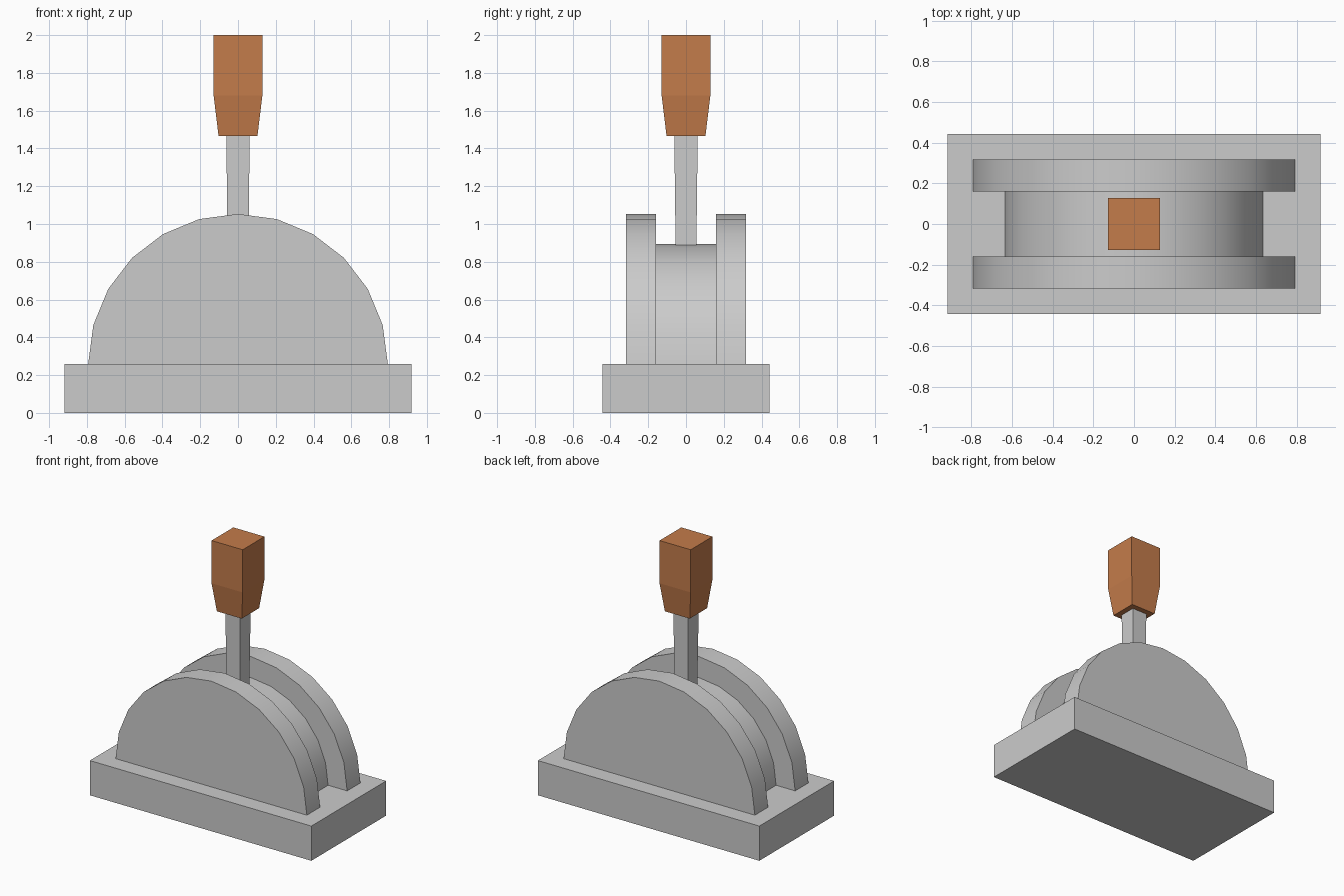
import bpy, bmesh
from math import pi, radians, sin, cos

if "Cube" in bpy.data.objects:
    bpy.data.objects.remove(bpy.data.objects["Cube"])


def finish(name, bm, material=None, smooth=False):
    bmesh.ops.recalc_face_normals(bm, faces=bm.faces)
    mesh = bpy.data.meshes.new(name)
    bm.to_mesh(mesh)
    bm.free()
    obj = bpy.data.objects.new(name, mesh)
    bpy.context.collection.objects.link(obj)
    if material:
        mesh.materials.append(material)
    if smooth:
        bpy.ops.object.select_all(action='DESELECT')
        obj.select_set(True)
        bpy.context.view_layer.objects.active = obj
        bpy.ops.object.shade_smooth_by_angle(angle=radians(30))
    return obj


def skin(name, rings, material=None, smooth=False):
    """Bridge equal-length rings of points and cap both ends."""
    bm = bmesh.new()
    loops = [[bm.verts.new(p) for p in ring] for ring in rings]
    n = len(loops[0])
    for a, b in zip(loops, loops[1:]):
        for i in range(n):
            j = (i + 1) % n
            bm.faces.new((a[i], a[j], b[j], b[i]))
    bm.faces.new(loops[0])
    bm.faces.new(loops[-1])
    return finish(name, bm, material, smooth)


def rect(hx, hy, z):
    return [(-hx, -hy, z), (hx, -hy, z), (hx, hy, z), (-hx, hy, z)]


def half_circle(r, y, z=0.26, steps=12):
    return [(r * cos(pi * i / steps), y, z + r * sin(pi * i / steps))
            for i in range(steps + 1)]


wood = bpy.data.materials.new("grip_orange")
wood.diffuse_color = (0.55, 0.2, 0.07, 1)
wood.use_nodes = True
wood.node_tree.nodes["Principled BSDF"].inputs["Base Color"].default_value = wood.diffuse_color

# Base block
skin("base", [rect(0.918, 0.443, 0), rect(0.918, 0.443, 0.26)])

# Half-round housing: two cheek plates with a recessed drum between them
housing = [(0.793, -0.317), (0.793, -0.16), (0.635, -0.16),
           (0.635, 0.16), (0.793, 0.16), (0.793, 0.317)]
skin("housing", [half_circle(r, y) for r, y in housing], smooth=True)

# Lever shaft, slightly wider toward the top
skin("lever_shaft", [rect(0.055, 0.055, 0.887), rect(0.062, 0.062, 1.47)])

# Tapered grip
skin("grip", [rect(0.103, 0.103, 1.467), rect(0.129, 0.129, 1.68),
              rect(0.129, 0.129, 2.0)], wood)
